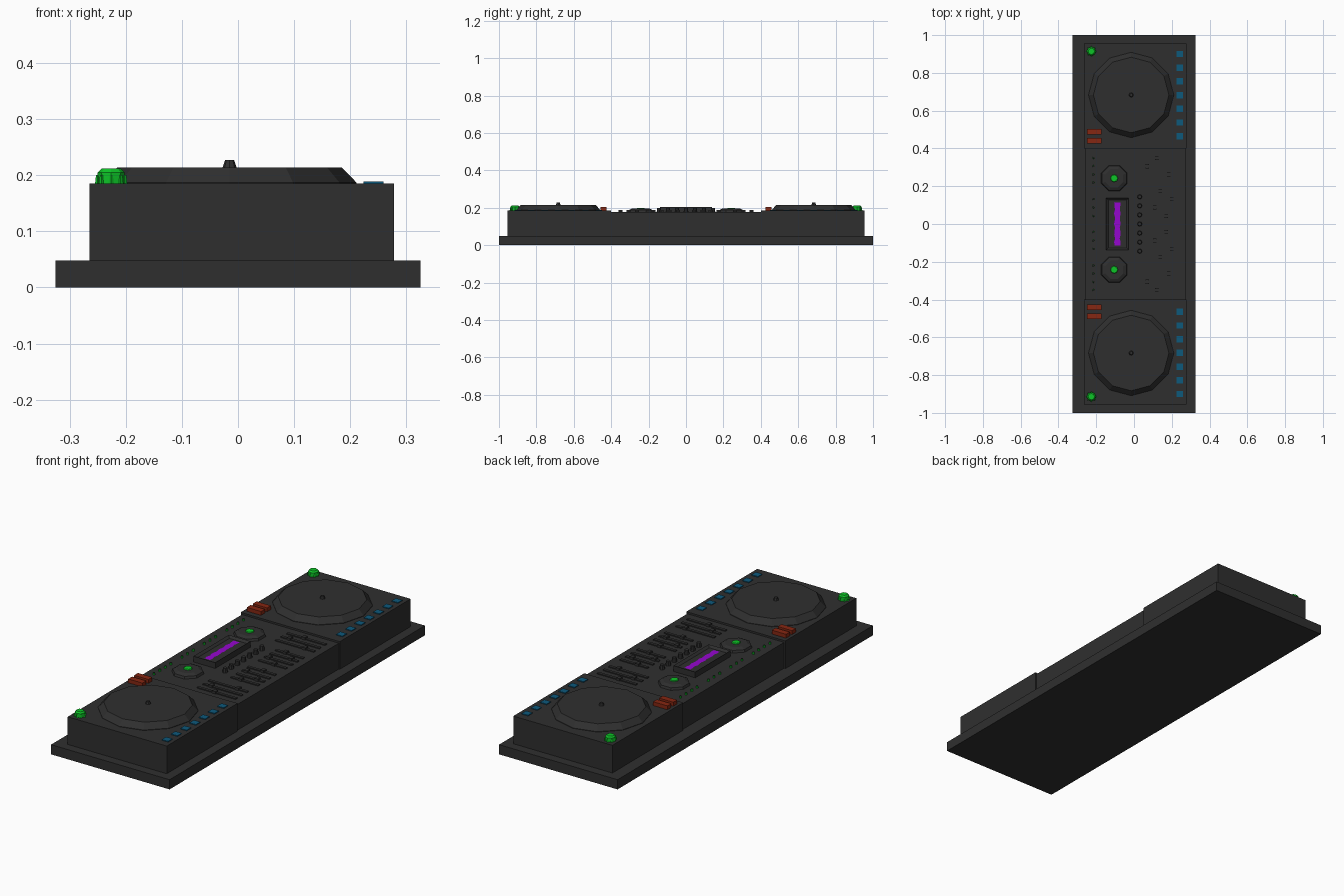
import bpy, bmesh, math
from mathutils import Matrix

if "Cube" in bpy.data.objects:
    bpy.data.objects.remove(bpy.data.objects["Cube"])

def material(name, rgb):
    m = bpy.data.materials.new(name)
    m.diffuse_color = (*rgb, 1)
    m.use_nodes = True
    m.node_tree.nodes["Principled BSDF"].inputs["Base Color"].default_value = m.diffuse_color
    return m

BLACK = material("charcoal", (0.028, 0.028, 0.028))
GREEN = material("green", (0.004, 0.55, 0.02))
BLUE = material("blue", (0.004, 0.10, 0.20))
RED = material("rust_red", (0.24, 0.02, 0.006))
PURPLE = material("purple", (0.30, 0.002, 0.62))

def finish(name, bm, *mats):
    me = bpy.data.meshes.new(name)
    bmesh.ops.recalc_face_normals(bm, faces=bm.faces)
    bm.to_mesh(me)
    bm.free()
    for m in mats:
        me.materials.append(m)
    ob = bpy.data.objects.new(name, me)
    bpy.context.collection.objects.link(ob)
    return ob

def box(name, x0, x1, y0, y1, z0, z1, mat=BLACK):
    bm = bmesh.new()
    mx = (Matrix.Translation(((x0 + x1) / 2, (y0 + y1) / 2, (z0 + z1) / 2))
          @ Matrix.Diagonal((x1 - x0, abs(y1 - y0), z1 - z0, 1)))
    bmesh.ops.create_cube(bm, size=1, matrix=mx)
    return finish(name, bm, mat)

def lathe(name, x, y, profile, sides, mat=BLACK, cap=None, turn=0.0):
    """Stack of (radius, z) rings; the optional cap material goes on the top face."""
    bm = bmesh.new()
    rings = [[bm.verts.new((x + r * math.cos(turn + math.tau * i / sides),
                            y + r * math.sin(turn + math.tau * i / sides), z))
              for i in range(sides)] for r, z in profile]
    for a, b in zip(rings, rings[1:]):
        for i in range(sides):
            j = (i + 1) % sides
            bm.faces.new((a[i], a[j], b[j], b[i]))
    bm.faces.new(rings[0][::-1])
    top = bm.faces.new(rings[-1])
    if cap:
        top.material_index = 1
    return finish(name, bm, mat, *([cap] if cap else []))

DECK, MIX = 0.185, 0.176   # top heights

# plinth and mixer body
box("base_plinth", -0.325, 0.325, -1, 1, 0, 0.048)
box("mixer_body", -0.258, 0.273, -0.402, 0.402, 0.046, MIX)

for s, side in ((-1, "front"), (1, "back")):
    # turntable deck
    box(side + "_deck", -0.265, 0.278, min(s * 0.4, s * 0.955), max(s * 0.4, s * 0.955), 0.046, DECK)
    lathe(side + "_platter", -0.015, s * 0.683,
          [(0.226, DECK - 0.002), (0.226, DECK + 0.002), (0.206, 0.208), (0.2, 0.214)], 12)
    lathe(side + "_spindle", -0.015, s * 0.683, [(0.013, 0.212), (0.008, 0.227)], 8)
    # green deck knob with a skirt and gripping ribs
    lathe(side + "_deck_knob", -0.226, s * 0.914,
          [(0.024, DECK - 0.002), (0.024, 0.205), (0.017, 0.212)], 8, GREEN)
    for i in range(8):
        a = math.tau * i / 8
        lathe(f"{side}_knob_rib_{i}", -0.226 + 0.024 * math.cos(a), s * 0.914 + 0.024 * math.sin(a),
              [(0.005, DECK - 0.002), (0.003, 0.2)], 4, GREEN)
    # blue pads
    for i in range(7):
        y = s * (0.465 + i * 0.0725)
        box(f"{side}_pad_{i}", 0.224, 0.259, y - 0.017, y + 0.017, DECK - 0.002, 0.189, BLUE)
    # rust red switches
    for y in (0.441, 0.488):
        box(side + "_switch", -0.25, -0.172, s * y - 0.015, s * y + 0.015, DECK - 0.002, 0.204, RED)
    # large mixer dial with a green centre
    lathe(side + "_dial", -0.105, s * 0.242,
          [(0.075, MIX - 0.002), (0.07, 0.187), (0.052, 0.195)], 8, turn=math.pi / 8)
    lathe(side + "_dial_cap", -0.105, s * 0.242, [(0.022, 0.193), (0.018, 0.199)], 8, GREEN)
    # fader rails with caps
    for x0, y, cx in ((0.025, 0.35, 0.12), (0.025, 0.306, 0.07), (0.025, 0.262, 0.185),
                      (0.085, 0.175, 0.14), (0.085, 0.132, 0.20),
                      (0.085, 0.088, 0.11), (0.085, 0.043, 0.17)):
        box(side + "_fader_rail", x0, 0.237, s * y - 0.007, s * y + 0.007, MIX - 0.002, 0.181)
        box(side + "_fader_cap", cx - 0.009, cx + 0.009, s * y - 0.011, s * y + 0.011, MIX, 0.188)

# row of small knobs beside the screen
for i in range(-3, 4):
    lathe(f"small_knob_{i + 3}", 0.03, i * 0.048, [(0.013, MIX - 0.002), (0.01, 0.198)], 8)

# green indicator pegs with dark tops
for s in (-1, 1):
    for y in (0.043, 0.088, 0.132, 0.22, 0.262, 0.306, 0.35):
        lathe("indicator_peg", -0.215, s * y, [(0.006, MIX - 0.002), (0.005, 0.187)], 6, GREEN, BLACK)

# screen housing: raised block with an inset recessed face
screen = box("screen_housing", -0.147, -0.028, -0.138, 0.138, MIX - 0.002, 0.205)
bm = bmesh.new()
bm.from_mesh(screen.data)
top = max(bm.faces, key=lambda f: f.calc_center_median().z)
bmesh.ops.inset_region(bm, faces=[top], thickness=0.016)
bmesh.ops.translate(bm, verts=top.verts, vec=(0, 0, -0.01))
bm.to_mesh(screen.data)
bm.free()

# purple waveform on the screen, an uneven strip
bm = bmesh.new()
rows = []
for i in range(13):
    y = -0.115 + 0.23 * i / 12
    w = 0.015 + 0.003 * math.sin(i * 2.3)
    rows.append([bm.verts.new((-0.088 + k * w, y, 0.197)) for k in (-1, 1)])
for a, b in zip(rows, rows[1:]):
    bm.faces.new((a[0], a[1], b[1], b[0]))
finish("screen_waveform", bm, PURPLE)
